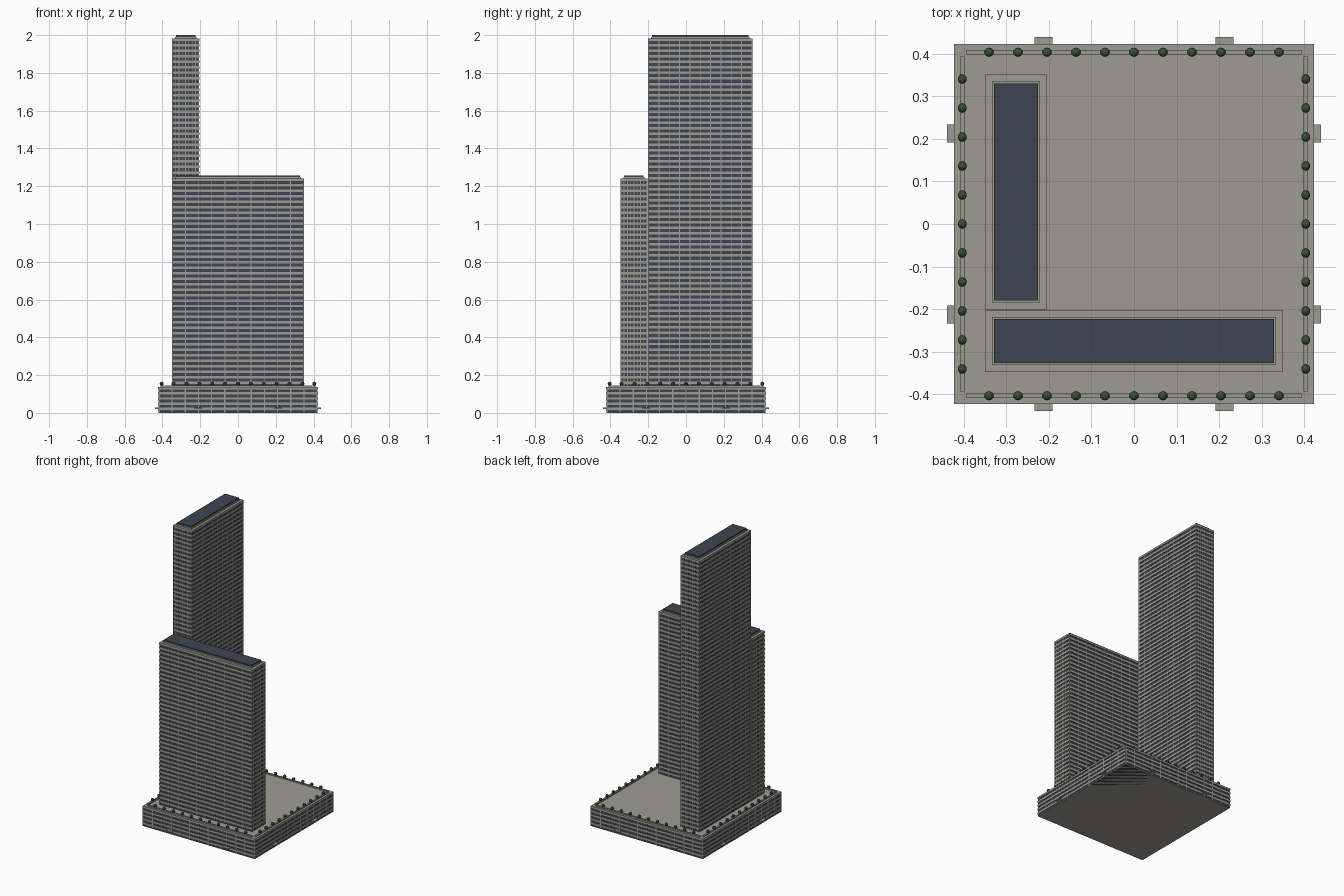
import bpy, bmesh
from mathutils import Matrix, Vector

if "Cube" in bpy.data.objects:
    bpy.data.objects.remove(bpy.data.objects["Cube"])


def material(name, rgb):
    m = bpy.data.materials.new(name)
    m.diffuse_color = (*rgb, 1)
    m.use_nodes = True
    m.node_tree.nodes["Principled BSDF"].inputs["Base Color"].default_value = m.diffuse_color
    return m


STONE = material("warm grey stone", (0.34, 0.33, 0.29))
GLASS = material("dark blue glass", (0.047, 0.060, 0.085))
LEAF = material("dark green foliage", (0.05, 0.085, 0.04))
BARK = material("brown bark", (0.09, 0.06, 0.04))


def box(bm, x0, x1, y0, y1, z0, z1):
    mat = Matrix.Translation(((x0 + x1) / 2, (y0 + y1) / 2, (z0 + z1) / 2))
    mat = mat @ Matrix.Diagonal((x1 - x0, y1 - y0, z1 - z0, 1))
    bmesh.ops.create_cube(bm, size=1, matrix=mat)


def finish(bm, name, mat):
    me = bpy.data.meshes.new(name)
    bm.to_mesh(me)
    bm.free()
    me.materials.append(mat)
    ob = bpy.data.objects.new(name, me)
    bpy.context.collection.objects.link(ob)
    return ob


def block(name, mat, *dims):
    bm = bmesh.new()
    box(bm, *dims)
    return finish(bm, name, mat)


def facade(name, x0, x1, y0, y1, z0, z1, floors, bays_x, bays_y, band, pier):
    """Glass core wrapped in floor bands and slightly recessed piers."""
    r = 0.004
    block(name + "_glass", GLASS, x0 + r, x1 - r, y0 + r, y1 - r, z0, z1 - 0.002)
    # floor bands, the last one forming the roof
    bm = bmesh.new()
    step = (z1 - z0) / floors
    for i in range(1, floors + 1):
        z = z0 + i * step
        box(bm, x0, x1, y0, y1, z - step * band, z)
    finish(bm, name + "_floor_bands", STONE)
    # piers on all four sides
    bm = bmesh.new()
    e, h, top = 0.001, pier / 2, z1 - 0.003
    for i in range(bays_x + 1):
        x = x0 + e + h + (x1 - x0 - 2 * e - pier) * i / bays_x
        box(bm, x - h, x + h, y0 + e, y0 + 0.006, z0, top)
        box(bm, x - h, x + h, y1 - 0.006, y1 - e, z0, top)
    for i in range(bays_y + 1):
        y = y0 + e + h + (y1 - y0 - 2 * e - pier) * i / bays_y
        box(bm, x0 + e, x0 + 0.006, y - h, y + h, z0, top)
        box(bm, x1 - 0.006, x1 - e, y - h, y + h, z0, top)
    finish(bm, name + "_piers", STONE)


def roof_cap(name, x0, x1, y0, y1, z0, z1):
    a, b = 0.016, 0.021
    mid = z0 + (z1 - z0) * 0.5
    block(name + "_roof_curb", STONE, x0 + a, x1 - a, y0 + a, y1 - a, z0, mid)
    block(name + "_roof_cap", GLASS, x0 + b, x1 - b, y0 + b, y1 - b, mid, z1)


# podium
P, DECK = 0.423, 0.137
facade("podium", -P, P, -P, P, 0, DECK, 5, 12, 12, 0.45, 0.006)
block("podium_base", STONE, -P + 0.002, P - 0.002, -P + 0.002, P - 0.002, 0, 0.003)

# towers
tall = (-0.35, -0.205, -0.201, 0.352)
low = (-0.35, 0.35, -0.348, -0.203)
facade("tall_tower", *tall, DECK, 1.982, 63, 8, 10, 0.45, 0.004)
roof_cap("tall_tower", *tall, 1.982, 2.0)
facade("low_tower", *low, DECK, 1.24, 38, 10, 8, 0.45, 0.004)
roof_cap("low_tower", *low, 1.24, 1.257)

# entrance canopies, two on each side of the podium
bm = bmesh.new()
for s in (-1, 1):
    for c in (-0.213, 0.213):
        a, b = sorted((s * (P - 0.01), s * 0.44))
        box(bm, c - 0.021, c + 0.021, a, b, 0.021, 0.028)
        box(bm, a, b, c - 0.021, c + 0.021, 0.021, 0.028)
finish(bm, "entrance_canopies", STONE)

# planter strips along the deck edges
bm = bmesh.new()
for s in (-1, 1):
    a, b = s * 0.404 - 0.005, s * 0.404 + 0.005
    box(bm, -0.394, 0.394, a, b, DECK, DECK + 0.007)
    box(bm, a, b, -0.394, 0.394, DECK, DECK + 0.007)
finish(bm, "planters", STONE)

# rows of small trees standing in the planters
spots = []
for i in range(11):
    t = -0.341 + 0.0682 * i
    for s in (-0.404, 0.404):
        spots += [(t, s), (s, t)]
crowns, trunks = bmesh.new(), bmesh.new()
for x, y in spots:
    bmesh.ops.create_icosphere(crowns, subdivisions=2, radius=0.011,
                               matrix=Matrix.Translation((x, y, 0.154)))
    bmesh.ops.create_cone(trunks, cap_ends=True, segments=6, radius1=0.003,
                          radius2=0.002, depth=0.014,
                          matrix=Matrix.Translation(Vector((x, y, DECK + 0.007))))
finish(crowns, "tree_crowns", LEAF)
finish(trunks, "tree_trunks", BARK)
